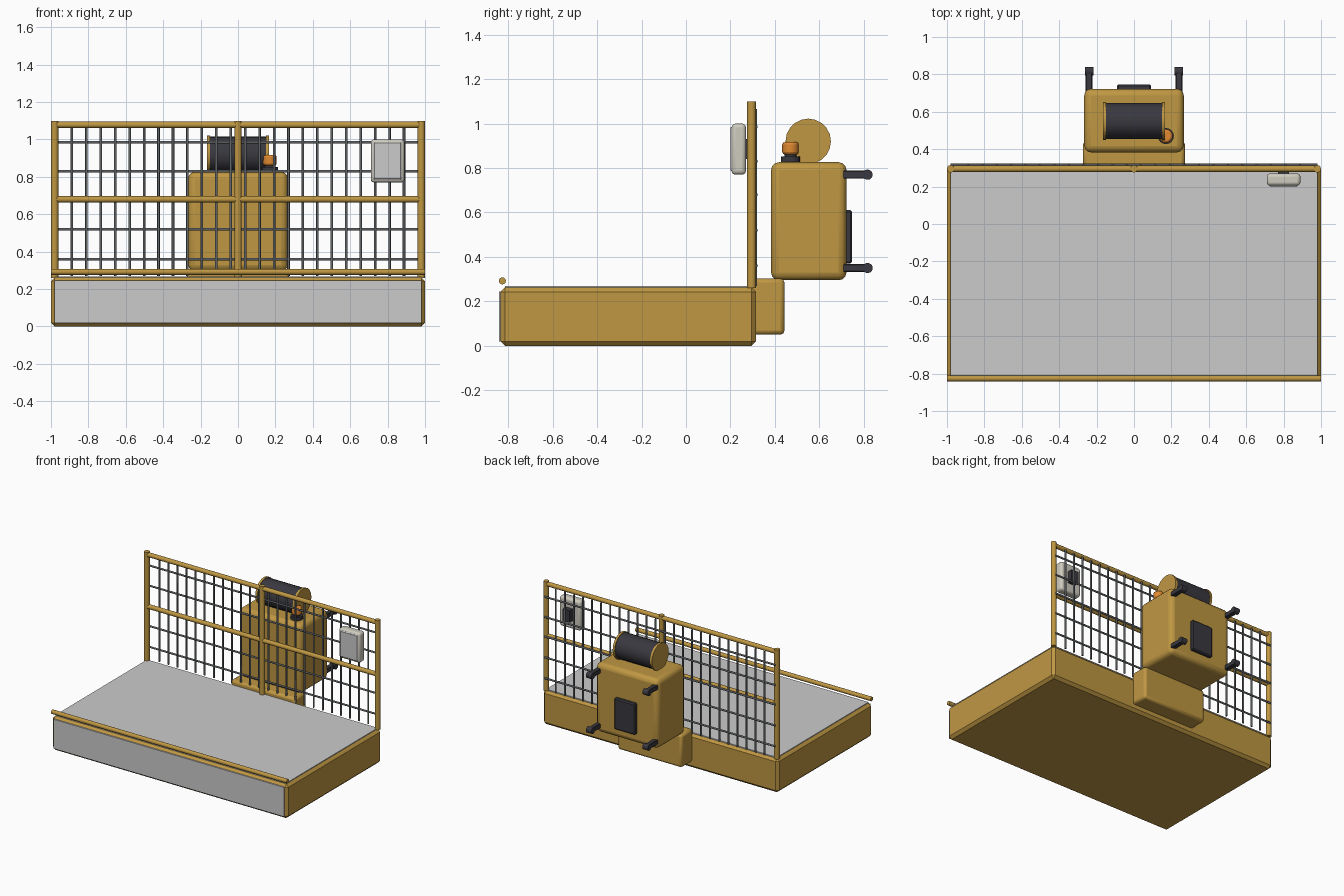
import bpy, math
from mathutils import Vector

if "Cube" in bpy.data.objects:
    bpy.data.objects.remove(bpy.data.objects["Cube"])

def mat(name, c):
    m = bpy.data.materials.new(name)
    m.diffuse_color = (*c, 1)
    m.use_nodes = True
    m.node_tree.nodes["Principled BSDF"].inputs["Base Color"].default_value = m.diffuse_color
    return m

GOLD = mat("ochre_paint", (0.52, 0.31, 0.055))
DARK = mat("dark_metal", (0.04, 0.04, 0.05))
WIRE = mat("wire_grey", (0.13, 0.14, 0.15))
AMBER = mat("amber", (0.75, 0.25, 0.03))
BEIGE = mat("pale_panel", (0.62, 0.60, 0.52))

def finish(o, name, m):
    o.name = name
    if m:
        o.data.materials.append(m)
    return o

def box(name, lo, hi, m=None, bevel=0.0, seg=1):
    lo, hi = Vector(lo), Vector(hi)
    bpy.ops.mesh.primitive_cube_add(size=1, location=(lo + hi) / 2)
    o = bpy.context.object
    o.scale = hi - lo
    bpy.ops.object.transform_apply(location=False, rotation=False, scale=True)
    if bevel:
        b = o.modifiers.new("bevel", 'BEVEL')
        b.width, b.segments = bevel, seg
        if seg > 1:
            bpy.ops.object.shade_smooth_by_angle(angle=math.radians(40))
    return finish(o, name, m)

def rod(name, a, b, r, m=None, n=12):
    a, b = Vector(a), Vector(b)
    d = b - a
    bpy.ops.mesh.primitive_cylinder_add(vertices=n, radius=r, depth=d.length, location=(a + b) / 2,
                                        rotation=d.to_track_quat('Z', 'Y').to_euler())
    bpy.ops.object.shade_smooth_by_angle(angle=math.radians(50))
    return finish(bpy.context.object, name, m)

# Platform base, deck plate and front panel
box("platform_base", (-1, -0.835, 0), (1, 0.315, 0.262), GOLD, 0.02)
box("deck_plate", (-0.98, -0.815, 0.25), (0.98, 0.297, 0.268))
box("front_panel", (-0.98, -0.842, 0.02), (0.98, -0.825, 0.245))

# Low front rail
rod("front_rail", (-1, -0.826, 0.292), (1, -0.826, 0.292), 0.016, GOLD)

# Guard fence: posts, rails, wire mesh
FY = 0.295
for i, x in enumerate((-0.98, 0, 0.98)):
    rod(f"fence_post_{i}", (x, FY, 0.26), (x, FY, 1.10), 0.02, GOLD)
for n, z in (("top", 1.078), ("middle", 0.68)):
    rod(f"fence_{n}_rail", (-0.98, FY, z), (0.98, FY, z), 0.017, GOLD)
for i in range(24):
    x = -0.888 + i * 0.0772
    rod(f"mesh_upright_{i}", (x, 0.313, 0.27), (x, 0.313, 1.065), 0.007, WIRE, 8)
for i, z in enumerate((0.36, 0.52, 0.68, 0.83, 0.985)):
    rod(f"mesh_crosswire_{i}", (-0.98, 0.316, z), (0.98, 0.316, z), 0.007, WIRE, 8)

# Control box on the fence
box("control_box", (0.71, 0.205, 0.77), (0.89, 0.27, 1.0), BEIGE, 0.018, 3)
box("control_box_lid", (0.725, 0.20, 0.785), (0.875, 0.215, 0.985), None, 0.005)
box("control_box_mount", (0.77, 0.265, 0.84), (0.83, 0.312, 0.93), DARK)

# Drive unit and its bracket
box("drive_bracket", (-0.272, 0.30, 0.05), (0.272, 0.443, 0.302), GOLD, 0.018, 2)
box("drive_housing", (-0.266, 0.383, 0.295), (0.266, 0.722, 0.826), GOLD, 0.035, 3)
box("rear_hatch", (-0.09, 0.715, 0.37), (0.09, 0.747, 0.61), DARK, 0.008)

# Motor drum with end flanges
rod("motor_drum", (-0.155, 0.55, 0.92), (0.155, 0.55, 0.92), 0.096, DARK, 24)
for s in (-1, 1):
    rod("motor_flange", (s * 0.15, 0.55, 0.92), (s * 0.167, 0.55, 0.92), 0.102, GOLD, 20)

# Warning beacon
rod("beacon_base", (0.17, 0.47, 0.82), (0.17, 0.47, 0.852), 0.043, DARK, 16)
rod("beacon_neck", (0.17, 0.47, 0.85), (0.17, 0.47, 0.865), 0.027, DARK, 16)
lamp = rod("beacon_lamp", (0.17, 0.47, 0.86), (0.17, 0.47, 0.917), 0.037, AMBER, 16)
b = lamp.modifiers.new("bevel", 'BEVEL')
b.width, b.segments = 0.012, 2

# Guide arms with rollers on the mast side
for s in (-1, 1):
    for z in (0.35, 0.77):
        x = s * 0.24
        box("guide_arm", (x - 0.018, 0.69, z - 0.018), (x + 0.018, 0.82, z + 0.018), DARK, 0.004)
        rod("guide_roller", (x - 0.023, 0.817, z), (x + 0.023, 0.817, z), 0.023, DARK, 14)
